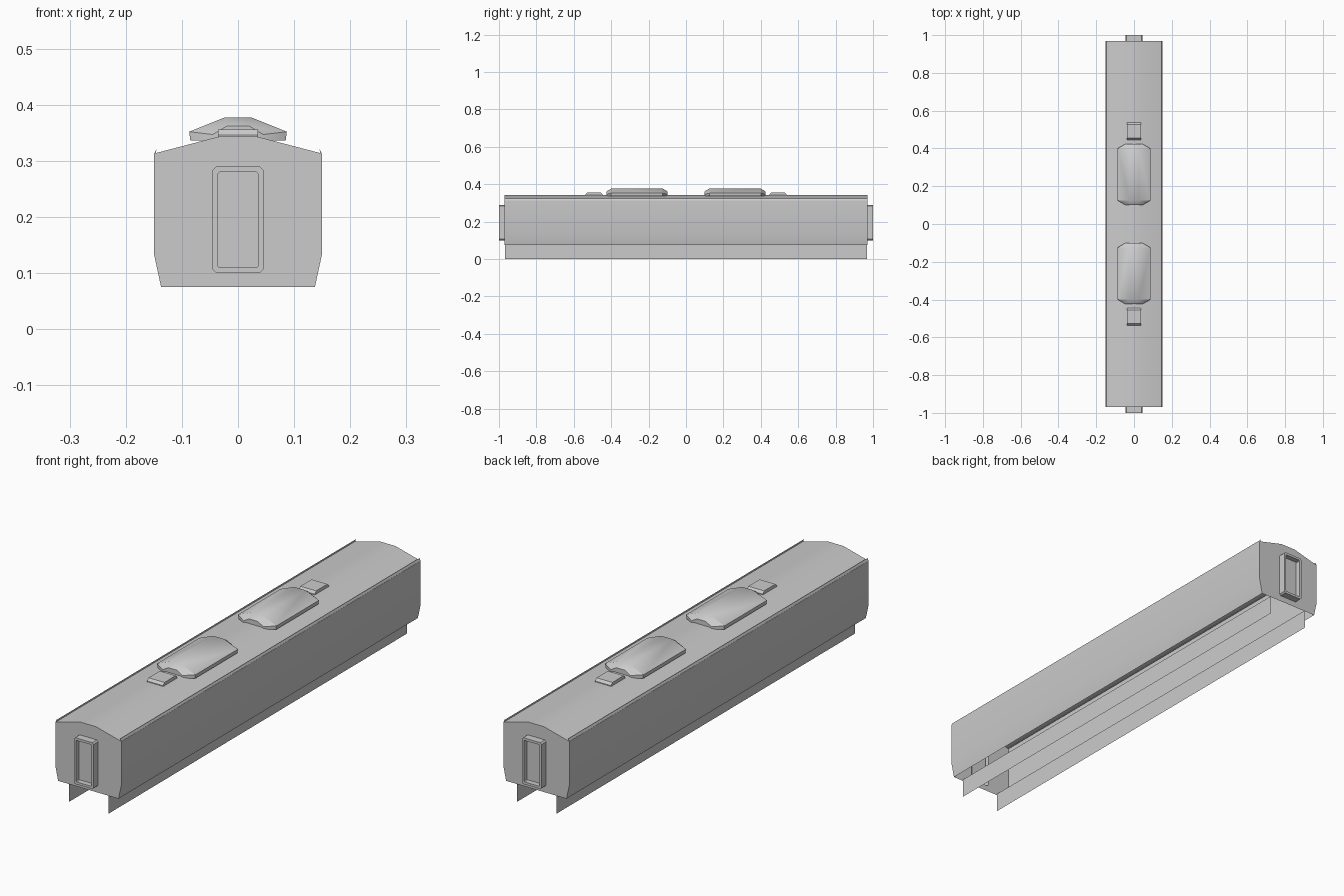
import bpy, bmesh, math

if "Cube" in bpy.data.objects:
    bpy.data.objects.remove(bpy.data.objects["Cube"])


def finish(name, bm, mirror_x=False, mirror_y=False, angle=35):
    """Turn a bmesh into a smooth-by-angle object, optionally mirrored about the origin."""
    bmesh.ops.recalc_face_normals(bm, faces=bm.faces[:])
    me = bpy.data.meshes.new(name)
    bm.to_mesh(me)
    bm.free()
    ob = bpy.data.objects.new(name, me)
    bpy.context.collection.objects.link(ob)
    bpy.ops.object.select_all(action='DESELECT')
    ob.select_set(True)
    bpy.context.view_layer.objects.active = ob
    bpy.ops.object.shade_smooth_by_angle(angle=math.radians(angle))
    if mirror_x or mirror_y:
        mod = ob.modifiers.new("Mirror", 'MIRROR')
        mod.use_axis = (mirror_x, mirror_y, False)
        mod.use_clip = True
        mod.merge_threshold = 0.0001
    return ob


def loft(name, sections, closed=True, cap_start=False, cap_end=False, **kw):
    """Skin sections given as (y, [(x, z), ...])."""
    bm = bmesh.new()
    rings = [[bm.verts.new((x, y, z)) for x, z in pts] for y, pts in sections]
    n = len(rings[0])
    for a, b in zip(rings, rings[1:]):
        for i in range(n if closed else n - 1):
            j = (i + 1) % n
            bm.faces.new((a[i], a[j], b[j], b[i]))
    if cap_start:
        bm.faces.new(rings[0])
    if cap_end:
        bm.faces.new(rings[-1])
    return finish(name, bm, **kw)


def symmetric(half):
    """Complete a right-hand half profile with its left-hand mirror."""
    return half + [(-x, z) for x, z in reversed(half)]


def door_outline(w, z0, z1, c):
    """Rectangle with clipped corners."""
    return symmetric([(w - c, z0), (w, z0 + c), (w, z1 - c), (w - c, z1)])


END = 0.97
SIDE = [(0.137, 0.075), (0.15, 0.135), (0.15, 0.313), (0.035, 0.343)]

# Body shell: sides and roof, open underneath
shell = symmetric(SIDE)
loft("body_shell", [(-END, shell), (END, shell)], closed=False)

# End walls, each with an opening for the gangway
bm = bmesh.new()
wall = ([(0, 0.075)] + SIDE +
        [(0, 0.343), (0, 0.29), (0.039, 0.29), (0.045, 0.284),
         (0.045, 0.106), (0.039, 0.10), (0, 0.10)])
bm.faces.new([bm.verts.new((x, END, z)) for x, z in wall])
finish("end_wall", bm, mirror_x=True, mirror_y=True)

# Gangway frames with recessed doors
outer = door_outline(0.045, 0.10, 0.29, 0.006)
inner = door_outline(0.036, 0.11, 0.28, 0.003)
loft("gangway", [(END, outer), (1.0, outer), (1.0, inner), (0.978, inner)],
     cap_end=True, mirror_y=True)

# Rain gutters along the roof edges
gutter = [(0.15, 0.312), (0.1445, 0.323), (0.147, 0.313)]
loft("roof_gutter", [(-END, gutter), (END, gutter)],
     cap_start=True, cap_end=True, mirror_x=True)

# Underframe skirts, single sheets
skirt = [(0.09, 0.0), (0.09, 0.08)]
loft("underframe_skirt", [(-0.968, skirt), (0.968, skirt)],
     closed=False, mirror_x=True)

# Large roof units with tapered ends
pod = symmetric([(0.04, 0.337), (0.085, 0.336), (0.087, 0.352), (0.025, 0.377)])
tip = symmetric([(0.03, 0.337), (0.045, 0.337), (0.045, 0.347), (0.02, 0.362)])
loft("roof_unit", [(0.10, tip), (0.125, pod), (0.4, pod), (0.424, tip)],
     cap_start=True, cap_end=True, mirror_y=True)

# Small roof vents
vent = symmetric([(0.036, 0.338), (0.036, 0.346)])
vent_top = symmetric([(0.036, 0.338), (0.036, 0.356)])
loft("roof_vent", [(0.446, vent), (0.455, vent_top), (0.528, vent_top), (0.537, vent)],
     cap_start=True, cap_end=True, mirror_y=True)
